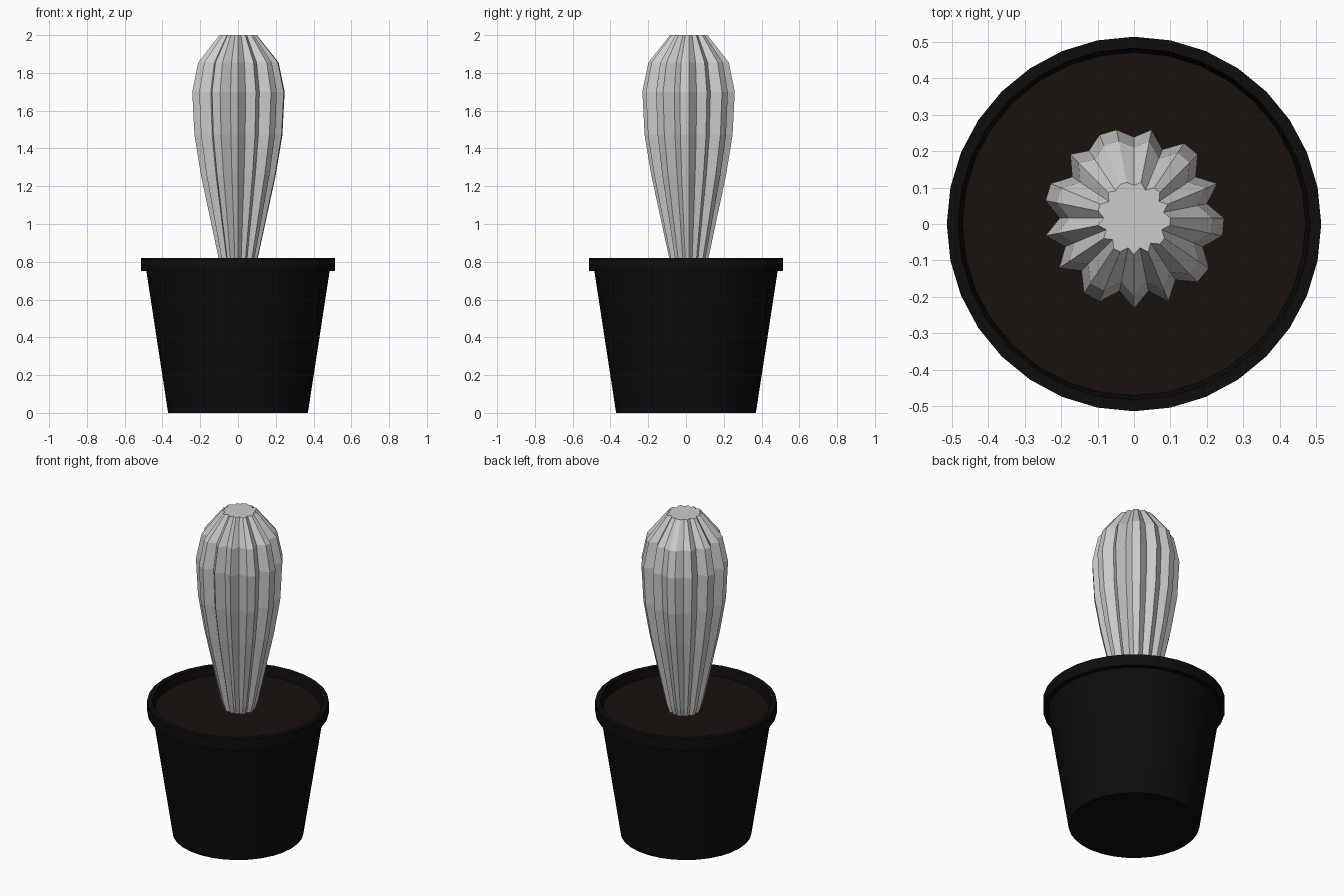
import bpy
import bmesh
from math import sin, cos, pi

if "Cube" in bpy.data.objects:
    bpy.data.objects.remove(bpy.data.objects["Cube"])

SIDES = 32


def material(name, rgb):
    m = bpy.data.materials.new(name)
    m.diffuse_color = (*rgb, 1)
    m.use_nodes = True
    m.node_tree.nodes["Principled BSDF"].inputs["Base Color"].default_value = m.diffuse_color
    return m


def lathe(name, profile, scale=None, cap_end=True, centre_y=0.0, mat=None):
    """Skin rings of (radius, z); scale holds a radius factor per spoke, clockwise from +y."""
    scale = scale or [1.0] * SIDES
    bm = bmesh.new()
    rings = []
    for r, z in profile:
        rings.append([bm.verts.new((r * s * sin(2 * pi * i / SIDES),
                                    centre_y + r * s * cos(2 * pi * i / SIDES), z))
                      for i, s in enumerate(scale)])
    for a, b in zip(rings, rings[1:]):
        for i in range(SIDES):
            j = (i + 1) % SIDES
            bm.faces.new((a[i], b[i], b[j], a[j]))
    bm.faces.new(rings[0])
    if cap_end:
        bm.faces.new(rings[-1])
    bmesh.ops.recalc_face_normals(bm, faces=bm.faces)
    me = bpy.data.meshes.new(name)
    bm.to_mesh(me)
    bm.free()
    ob = bpy.data.objects.new(name, me)
    bpy.context.collection.objects.link(ob)
    if mat:
        me.materials.append(mat)
    return ob


# Pot: tapered wall, overhanging rim, hollow inside with a floor
pot = lathe("pot", [(0.37, 0), (0.485, 0.75), (0.513, 0.75), (0.513, 0.82),
                    (0.482, 0.82), (0.465, 0.75), (0.355, 0.03)],
            mat=material("black_plastic", (0.004, 0.004, 0.004)))
bpy.context.view_layer.objects.active = pot
pot.select_set(True)
bpy.ops.object.shade_smooth_by_angle(angle=pi / 6)

# Soil: thin disc just below the rim
lathe("soil", [(0.472, 0.755), (0.474, 0.77)],
      mat=material("soil_brown", (0.009, 0.006, 0.004)))

# Cactus: irregular ribs, T = ridge, V = valley, h = shallow valley
ribs = "hTVTTVTVTTVTTVTVTVTTVTVTVTTVThTT"
factor = {"T": 1.0, "V": 0.825, "h": 0.9}
lathe("cactus", [(0.087, 0.765), (0.105, 0.82), (0.2, 1.26), (0.235, 1.47),
                 (0.247, 1.7), (0.215, 1.855), (0.1, 2.0)],
      scale=[factor[c] for c in ribs], centre_y=0.016)
